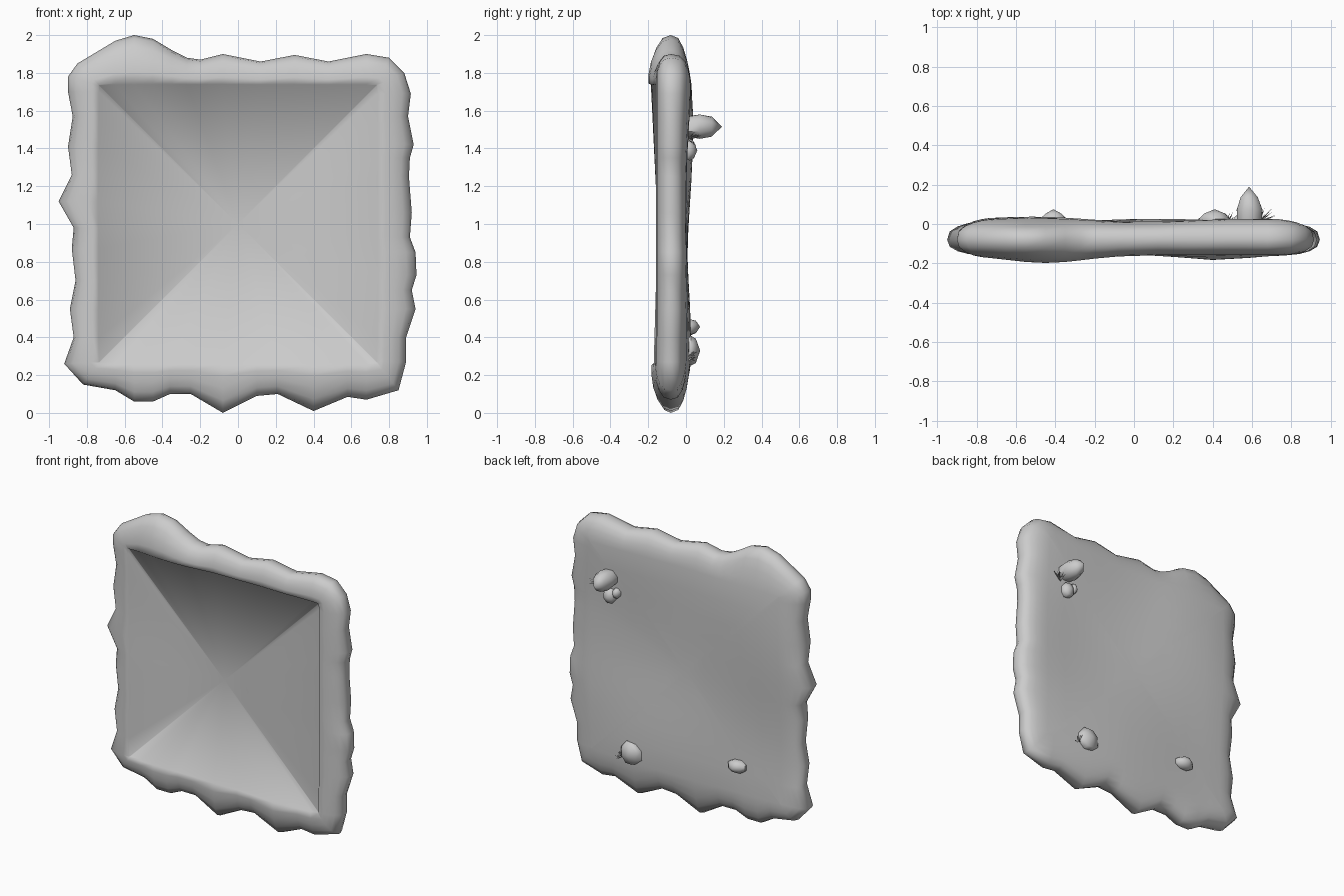
import bpy, math, random
from mathutils import Vector

if "Cube" in bpy.data.objects:
    bpy.data.objects.remove(bpy.data.objects["Cube"])
random.seed(4)

# Wavy silhouette of the slab (x, z), clockwise from the top left peak
OUTLINE = [(-.55, 2), (-.45, 1.98), (-.35, 1.92), (-.27, 1.88), (-.2, 1.87), (-.08, 1.9),
           (.12, 1.86), (.3, 1.895), (.48, 1.86), (.68, 1.9), (.8, 1.88), (.88, 1.8),
           (.915, 1.69), (.9, 1.57), (.93, 1.42), (.91, 1.35), (.905, 1.25), (.92, 1.06),
           (.91, .93), (.94, .85), (.945, .73), (.92, .65), (.94, .55), (.89, .4),
           (.89, .27), (.85, .12), (.68, .07), (.58, .085), (.4, .01), (.21, .1),
           (.1, .09), (-.08, 0), (-.25, .1), (-.36, .1), (-.45, .06), (-.55, .06),
           (-.65, .12), (-.82, .15), (-.92, .26), (-.87, .4), (-.89, .55), (-.86, .7),
           (-.88, .87), (-.87, .98), (-.95, 1.12), (-.88, 1.26), (-.9, 1.41),
           (-.875, 1.57), (-.9, 1.7), (-.9, 1.78), (-.85, 1.85), (-.65, 1.97)]


def make(name, verts, faces, angle=180):
    me = bpy.data.meshes.new(name)
    me.from_pydata(verts, [], faces)
    ob = bpy.data.objects.new(name, me)
    bpy.context.collection.objects.link(ob)
    bpy.context.view_layer.objects.active = ob
    for o in bpy.context.selected_objects:
        o.select_set(False)
    ob.select_set(True)
    bpy.ops.object.shade_smooth_by_angle(angle=math.radians(angle))
    return ob


def bump(x, z, cx, cz, r):
    return math.exp(-((x - cx) ** 2 + (z - cz) ** 2) / (r * r))


def inset(p, t):
    # t 0..1 runs from the edge to the inner panel, 1..2 on to the centre
    x, z = p
    ix, iz = max(-.73, min(.73, x)), max(.27, min(1.73, z))
    ix, iz = ix * .97 + x * .03, iz * .97 + z * .03
    if t <= 1:
        return x + (ix - x) * t, z + (iz - z) * t
    return ix * (2 - t), 1 + (iz - 1) * (2 - t)


def front_y(x, z, s):
    lump = .04 * bump(x, z, -.45, 1.76, .28) + .025 * bump(x, z, .42, .2, .22)
    return -.08 - s * (.078 + lump)


def back_y(x, z, s):
    wave = .01 * math.sin(4 * x + 3 * z) + .009 * math.sin(5 * z - 2 * x)
    ridge = .025 * bump(x, z, -.45, 1.72, .35)
    return -.08 + s * (.088 + wave + ridge)


# Slab: rings run from the front panel, over the rounded rim, to the back centre
rings = []
for t, s in ((1, .9), (.97, 1), (.75, 1), (.5, .93), (.25, .75), (.06, .45)):
    rings.append([(x, front_y(x, z, s), z) for x, z in (inset(p, t) for p in OUTLINE)])
rings.append([(x, -.08, z) for x, z in OUTLINE])
for t, s in ((.06, .45), (.25, .72), (.5, .88), (.75, .96), (1, 1), (1.2, 1), (1.4, 1), (1.6, 1), (1.8, 1)):
    rings.append([(x, back_y(x, z, s), z) for x, z in (inset(p, t) for p in OUTLINE)])
n = len(OUTLINE)
verts = [v for r in rings for v in r]
faces = [(k * n + i, k * n + (i + 1) % n, (k + 1) * n + (i + 1) % n, (k + 1) * n + i)
         for k in range(len(rings) - 1) for i in range(n)]
verts += [(0, -.15, 1), (0, back_y(0, 1, 1), 1)]
last = (len(rings) - 1) * n
faces += [((i + 1) % n, i, n * len(rings)) for i in range(n)]
faces += [(last + i, last + (i + 1) % n, n * len(rings) + 1) for i in range(n)]
make("stone_slab", verts, faces)


def pebble(name, c, size, taper_x, taper_z):
    # Chunky lump growing out of the back: octagonal rings along +y
    sx, sy, sz = size
    vs, fs, m = [], [], 8
    for y, rx, rz in ((-.35, .7, .7), (0, .95, .9), (.35, 1, 1), (.7, taper_x, taper_z)):
        for i in range(m):
            a = math.tau * (i + .5) / m
            j = random.uniform(.93, 1.07)
            vs.append((c[0] + sx * rx * j * math.cos(a), c[1] + sy * y,
                       c[2] + sz * rz * j * math.sin(a)))
    vs.append((c[0], c[1] + sy, c[2]))
    for k in range(3):
        for i in range(m):
            fs.append((k * m + i, (k + 1) * m + i, (k + 1) * m + (i + 1) % m, k * m + (i + 1) % m))
    fs += [(3 * m + i, 4 * m, 3 * m + (i + 1) % m) for i in range(m)]
    fs.append(tuple(range(m)))
    make(name, vs, fs, 50)


# Lumps on the back face
pebble("large_lump", (.585, .01, 1.515), (.07, .18, .067), .65, .85)
pebble("small_lump", (.58, .0, 1.39), (.05, .06, .055), .7, .8)
pebble("tiny_lump", (.53, .0, 1.42), (.03, .05, .035), .7, .8)
pebble("lower_lump", (.41, .0, .33), (.085, .075, .08), .7, .85)
pebble("side_lump", (-.41, .0, .455), (.07, .075, .045), .6, .75)


def tuft(name, c, count, length):
    # Thin blades fanning out from one point
    vs, fs = [], []
    for _ in range(count):
        d = Vector((random.uniform(.1, 1), random.uniform(.3, 1), random.uniform(-.6, .4))).normalized()
        side = d.cross(Vector((0, 0, 1))).normalized() * .006
        up = d.cross(side).normalized() * .006
        p, b = Vector(c), len(vs)
        vs += [p + side, p - side * .5 + up, p - side * .5 - up, p + d * length * random.uniform(.7, 1.1)]
        fs += [(b, b + 1, b + 3), (b + 1, b + 2, b + 3), (b + 2, b, b + 3)]
    make(name, vs, fs, 30)


# Grass tufts beside the lumps
tuft("upper_tuft", (.635, .01, 1.45), 12, .09)
tuft("lower_tuft", (.47, .0, .3), 10, .075)
